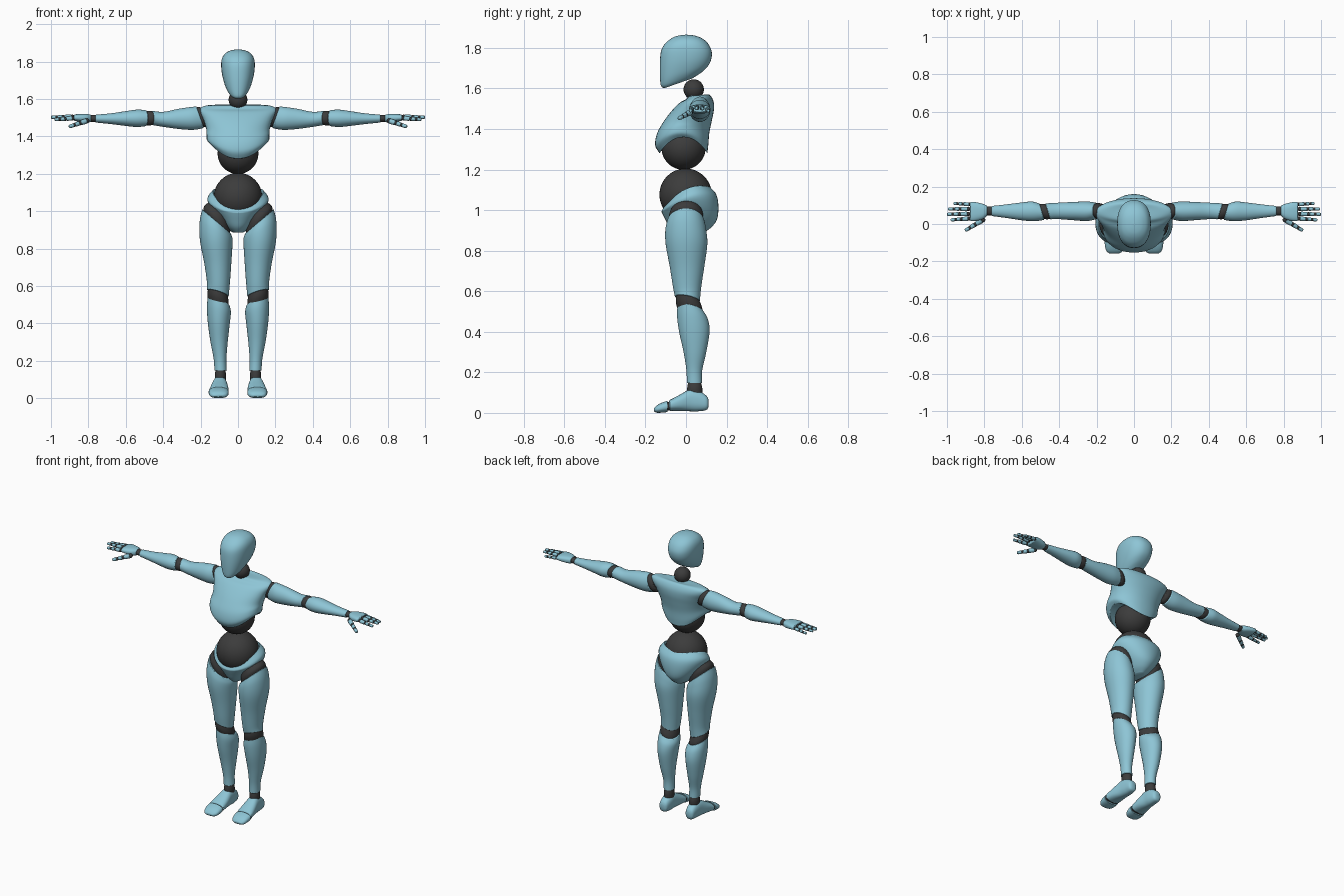
import bpy, bmesh, math
from mathutils import Vector


def material(name, rgb):
    m = bpy.data.materials.new(name)
    m.diffuse_color = (*rgb, 1)
    return m


SHELL = material("light_blue", (0.27, 0.56, 0.67))
JOINT = material("dark_grey", (0.045, 0.045, 0.045))


def finish(name, bm, mat, mirror, bevel=0):
    bmesh.ops.recalc_face_normals(bm, faces=bm.faces)
    me = bpy.data.meshes.new(name)
    bm.to_mesh(me)
    bm.free()
    me.materials.append(mat)
    me.shade_smooth()
    me.set_sharp_from_angle(angle=math.radians(40))
    ob = bpy.data.objects.new(name, me)
    bpy.context.collection.objects.link(ob)
    if bevel:
        b = ob.modifiers.new("rounded_rim", 'BEVEL')
        b.width, b.segments = bevel, 2
        b.limit_method, b.angle_limit = 'ANGLE', math.radians(45)
    if mirror:
        ob.modifiers.new("mirror", 'MIRROR').use_mirror_merge = False
    return ob


def spline(rings, steps=5):
    """Smoothly interpolate all ring parameters."""
    out = []
    for i in range(len(rings) - 1):
        p0, p1 = rings[max(i - 1, 0)], rings[i]
        p2, p3 = rings[i + 1], rings[min(i + 2, len(rings) - 1)]
        for k in range(steps):
            t = k / steps
            out.append([0.5 * (2 * b + (c - a) * t + (2 * a - 5 * b + 4 * c - d) * t * t
                               + (3 * b - a - 3 * c + d) * t ** 3)
                        for a, b, c, d in zip(p0, p1, p2, p3)])
    return out + [list(rings[-1])]


def loft(name, mat, axis, rings, mirror=True, power=2.0, inner=None, bevel=0.005, n=40):
    """Skin oval rings: (t, a0, a1, b0, b1, tilt_a, tilt_b, saddle); inner = recessed first ring."""
    rings = [tuple(r) + (0,) * (8 - len(r)) for r in rings]
    rings = spline(rings)
    if inner:
        rings.insert(0, tuple(inner) + (0,) * (8 - len(inner)))
    bm = bmesh.new()
    loops = []
    for t, a0, a1, b0, b1, ta, tb, saddle in rings:
        loop = []
        for k in range(n):
            th = math.tau * k / n
            c, s = math.cos(th), math.sin(th)
            a = math.copysign(abs(c) ** (2 / power), c) * (a1 - a0) / 2
            b = math.copysign(abs(s) ** (2 / power), s) * (b1 - b0) / 2
            tt = t + ta * a + tb * b + saddle * c * c
            a, b = a + (a0 + a1) / 2, b + (b0 + b1) / 2
            co = {'x': (tt, a, b), 'y': (a, tt, b), 'z': (a, b, tt)}[axis]
            loop.append(bm.verts.new(co))
        loops.append(loop)
    for l0, l1 in zip(loops, loops[1:]):
        for k in range(n):
            j = (k + 1) % n
            bm.faces.new((l0[k], l0[j], l1[j], l1[k]))
    bm.faces.new(loops[0])
    bm.faces.new(loops[-1])
    return finish(name, bm, mat, mirror, bevel)


def ball(name, centre, r):
    bm = bmesh.new()
    bmesh.ops.create_uvsphere(bm, u_segments=40, v_segments=24, radius=r)
    bmesh.ops.translate(bm, verts=bm.verts, vec=centre)
    return finish(name, bm, JOINT, False)


# Head, tapering to the chin
loft("head", SHELL, 'z', [
    (1.625, -.036, .036, -.108, .03, 0, .35), (1.645, -.053, .053, -.123, .075, 0, .33),
    (1.68, -.071, .071, -.128, .108, 0, .25), (1.73, -.085, .085, -.129, .124, 0, .1),
    (1.78, -.09, .09, -.124, .127), (1.815, -.086, .086, -.108, .113),
    (1.84, -.072, .072, -.082, .09), (1.855, -.05, .05, -.056, .062),
    (1.862, -.028, .028, -.03, .036), (1.865, -.004, .004, -.003, .005)],
    mirror=False, power=2.3)
ball("neck", (0, .038, 1.595), .05)
ball("waist", (0, -.012, 1.308), .109)
ball("hips_ball", (0, -.002, 1.076), .129)

# Chest shell with arched lower rim
loft("chest", SHELL, 'z', [
    (1.28, -.148, .148, -.13, .105, 0, 0, .08), (1.32, -.166, .166, -.152, .11, 0, 0, .06),
    (1.38, -.168, .168, -.142, .115, 0, 0, .03), (1.44, -.17, .17, -.108, .127),
    (1.49, -.185, .185, -.07, .137), (1.53, -.204, .204, -.03, .137),
    (1.553, -.2, .2, .0, .125, 0, .1), (1.566, -.155, .155, .015, .11, 0, .1),
    (1.566, -.05, .05, .03, .09)],
    mirror=False, power=2.15, inner=(1.36, -.09, .09, -.1, .08))

# Pelvis shell, an open bowl narrowing to the crotch
loft("pelvis", SHELL, 'z', [
    (1.062, -.135, .135, -.112, .118, 0, .45, .045), (1.035, -.163, .163, -.12, .15, 0, .3, .035),
    (1.0, -.152, .152, -.117, .16, 0, .12, .03), (.955, -.115, .115, -.103, .153, 0, 0, .02),
    (.915, -.068, .068, -.08, .125), (.887, -.03, .03, -.05, .085)],
    mirror=False, inner=(1.03, -.09, .09, -.09, .09))

# Legs
loft("hip_joint", JOINT, 'z', [
    (.93, .045, .185, -.08, .082, .85), (.965, .043, .182, -.085, .085, .85),
    (.995, .04, .16, -.075, .08, .85)])
loft("thigh", SHELL, 'z', [
    (.945, .038, .191, -.092, .09, .85), (.90, .03, .205, -.102, .1, .5),
    (.83, .03, .204, -.1, .105, .2), (.72, .036, .18, -.08, .09),
    (.62, .043, .166, -.064, .075), (.562, .05, .166, -.055, .068, .3, -.2)])
loft("knee", JOINT, 'z', [
    (.49, .052, .158, -.038, .08, .33, -.22), (.53, .05, .163, -.05, .08, .33, -.22),
    (.575, .056, .16, -.048, .062, .33, -.22)])
loft("shin", SHELL, 'z', [
    (.515, .045, .163, -.042, .085, .33, -.22), (.47, .038, .166, -.044, .108, .15, -.1),
    (.40, .044, .161, -.034, .116), (.30, .055, .147, -.012, .1),
    (.21, .062, .13, .002, .08), (.147, .06, .126, .004, .079)])
loft("ankle", JOINT, 'z', [
    (.09, .064, .123, .006, .08), (.125, .064, .124, .006, .08), (.155, .068, .118, .012, .072)])
loft("foot", SHELL, 'y', [
    (.111, .082, .112, .03, .065), (.1, .068, .125, .014, .085), (.06, .06, .131, .008, .111),
    (.02, .058, .136, .008, .116), (-.03, .052, .147, .01, .09), (-.083, .05, .156, .01, .062)],
    power=2.4)
loft("toe_joint", JOINT, 'y', [(-.07, .055, .151, .013, .056), (-.105, .055, .151, .011, .05)],
     power=2.4)
loft("toes", SHELL, 'y', [
    (-.091, .05, .157, .004, .06), (-.12, .051, .155, .001, .05), (-.145, .06, .147, .001, .036),
    (-.158, .08, .13, .008, .022)], power=2.4)

# Arms
loft("shoulder_joint", JOINT, 'x', [
    (.165, .035, .105, 1.455, 1.55, 0, .4), (.19, .028, .112, 1.448, 1.557, 0, .4),
    (.215, .035, .105, 1.455, 1.55, 0, .4)])
loft("upper_arm", SHELL, 'x', [
    (.202, .026, .114, 1.445, 1.56, 0, .35), (.25, .016, .12, 1.435, 1.556, 0, .15),
    (.32, .02, .118, 1.44, 1.547), (.40, .026, .114, 1.451, 1.531),
    (.462, .025, .11, 1.461, 1.537, .3)])
loft("elbow", JOINT, 'x', [
    (.445, .032, .104, 1.466, 1.53, .3), (.475, .025, .108, 1.458, 1.537, .3),
    (.505, .03, .105, 1.462, 1.53, .3)])
loft("forearm", SHELL, 'x', [
    (.492, .022, .109, 1.455, 1.54, .3), (.54, .015, .12, 1.45, 1.543, .1),
    (.60, .02, .115, 1.456, 1.535), (.68, .032, .105, 1.466, 1.523),
    (.762, .043, .096, 1.474, 1.516)])
loft("wrist", JOINT, 'x', [
    (.75, .048, .092, 1.478, 1.513), (.775, .046, .094, 1.477, 1.514),
    (.805, .048, .092, 1.479, 1.513)])
loft("palm", SHELL, 'x', [
    (.785, .045, .098, 1.477, 1.515), (.81, .026, .108, 1.474, 1.52),
    (.85, .016, .117, 1.479, 1.52), (.876, .016, .118, 1.483, 1.517)], power=2.5)

# Fingers and thumb: tapered segments with dark ball joints between them
DIGITS = [((.882, .029, 1.497), (.98, .022, 1.49), .0125),
          ((.886, .054, 1.505), (1.0, .052, 1.502), .0125),
          ((.884, .080, 1.504), (.994, .081, 1.5), .012),
          ((.878, .105, 1.497), (.966, .11, 1.488), .011),
          ((.808, .022, 1.483), (.902, -.035, 1.452), .0145)]
segments, knuckles = bmesh.new(), bmesh.new()
for start, end, r in DIGITS:
    start, end = Vector(start), Vector(end)
    d = end - start
    rot = d.to_track_quat('Z', 'Y').to_matrix().to_4x4()
    for i, (f0, f1) in enumerate([(.04, .38), (.45, .69), (.76, 1.0)]):
        r0, r1 = r * (1 - .12 * i), r * (.9 - .13 * i)
        made = bmesh.ops.create_cone(segments, cap_ends=True, segments=14, radius1=r0, radius2=r1,
                                     depth=d.length * (f1 - f0))["verts"]
        bmesh.ops.transform(segments, matrix=rot, verts=made)
        bmesh.ops.translate(segments, vec=start + d * (f0 + f1) / 2, verts=made)
    for i, f in enumerate((0, .415, .725)):
        made = bmesh.ops.create_uvsphere(knuckles, u_segments=14, v_segments=8,
                                         radius=r * (.92 - .1 * i))["verts"]
        bmesh.ops.translate(knuckles, vec=start + d * f, verts=made)
finish("fingers", segments, SHELL, True, bevel=.004)
finish("finger_joints", knuckles, JOINT, True)
